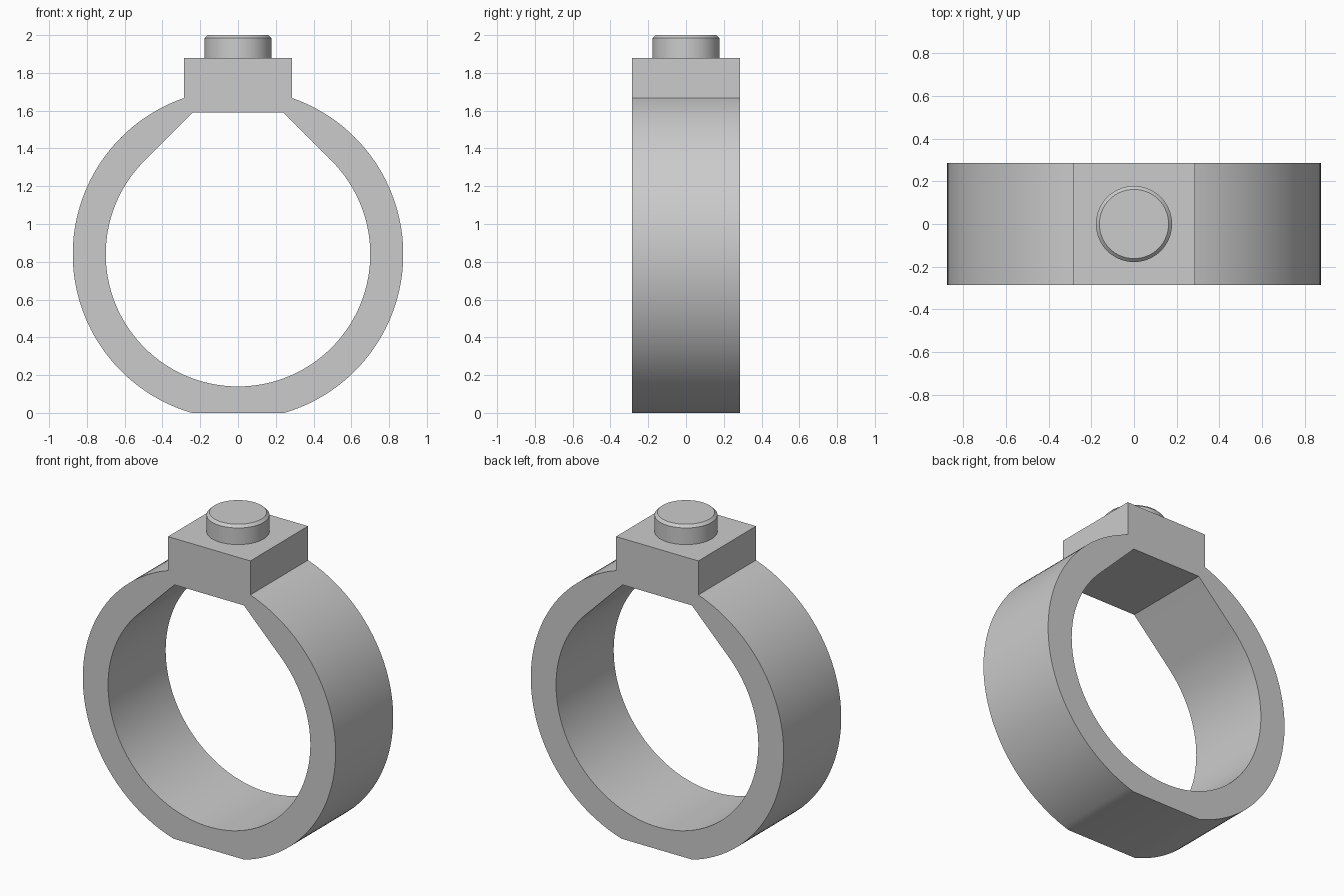
import bpy, bmesh, math

cube = bpy.data.objects.get("Cube")
if cube:
    bpy.data.objects.remove(cube, do_unlink=True)

CENTRE_Z, OUTER, INNER = 0.84, 0.875, 0.70
DEPTH = 0.57
HALF_BLOCK, BLOCK_TOP, SEAT_Z = 0.285, 1.88, 1.59

metal = bpy.data.materials.new("grey_metal")
metal.use_nodes = True
grey = (0.6, 0.6, 0.6, 1)
metal.diffuse_color = grey
metal.node_tree.nodes["Principled BSDF"].inputs["Base Color"].default_value = grey


def finish(bm, name):
    """Turn a bmesh into a smooth-shaded object with sharp edges kept."""
    bmesh.ops.recalc_face_normals(bm, faces=bm.faces)
    mesh = bpy.data.meshes.new(name)
    bm.to_mesh(mesh)
    bm.free()
    mesh.materials.append(metal)
    obj = bpy.data.objects.new(name, mesh)
    bpy.context.collection.objects.link(obj)
    bpy.ops.object.select_all(action='DESELECT')
    obj.select_set(True)
    bpy.context.view_layer.objects.active = obj
    bpy.ops.object.shade_smooth_by_angle(angle=math.radians(25))
    return obj


def arc(radius, start, end, steps):
    angles = [start + (end - start) * i / steps for i in range(steps + 1)]
    return [(radius * math.cos(a), CENTRE_Z + radius * math.sin(a)) for a in angles]


def mirrored(half):
    """Close a right-hand outline, listed bottom to top, with its mirror image."""
    return half + [(-x, z) for x, z in reversed(half) if x > 1e-5]


# Outer outline: flat foot, round side, square block on top
foot_angle = -math.asin(CENTRE_Z / OUTER)
block_angle = math.acos(HALF_BLOCK / OUTER)
outer = mirrored(arc(OUTER, foot_angle, block_angle, 56) + [(HALF_BLOCK, BLOCK_TOP)])

# Finger hole: round below, tangent slopes up to a flat seat
tangent = INNER * math.sqrt(0.5)
seat_x = 2 * tangent - (SEAT_Z - CENTRE_Z)
inner = mirrored(arc(INNER, -math.pi / 2, math.pi / 4, 60) + [(seat_x, SEAT_Z)])

# Band with block: fill between the outlines and extrude along y
bm = bmesh.new()
edges = []
for outline in (outer, inner):
    verts = [bm.verts.new((x, -DEPTH / 2, z)) for x, z in outline]
    edges += [bm.edges.new((v, verts[i - 1])) for i, v in enumerate(verts)]
bmesh.ops.triangle_fill(bm, edges=edges, use_beauty=True)
back = bmesh.ops.extrude_face_region(bm, geom=bm.faces[:], use_keep_orig=True)["geom"]
bmesh.ops.translate(bm, vec=(0, DEPTH, 0),
                    verts=[g for g in back if isinstance(g, bmesh.types.BMVert)])
finish(bm, "ring_band")

# Round button with a chamfered rim
bm = bmesh.new()
bottom, top, rim = BLOCK_TOP - 0.02, 2.0, 0.016
bmesh.ops.create_cone(bm, cap_ends=True, segments=64, radius1=0.178, radius2=0.178,
                      depth=top - bottom)
bmesh.ops.translate(bm, vec=(0, 0, (top + bottom) / 2), verts=bm.verts)
rim_edges = [e for e in bm.edges if all(v.co.z > top - 0.001 for v in e.verts)]
bmesh.ops.bevel(bm, geom=rim_edges, offset=rim, segments=1, affect='EDGES')
finish(bm, "top_button")
